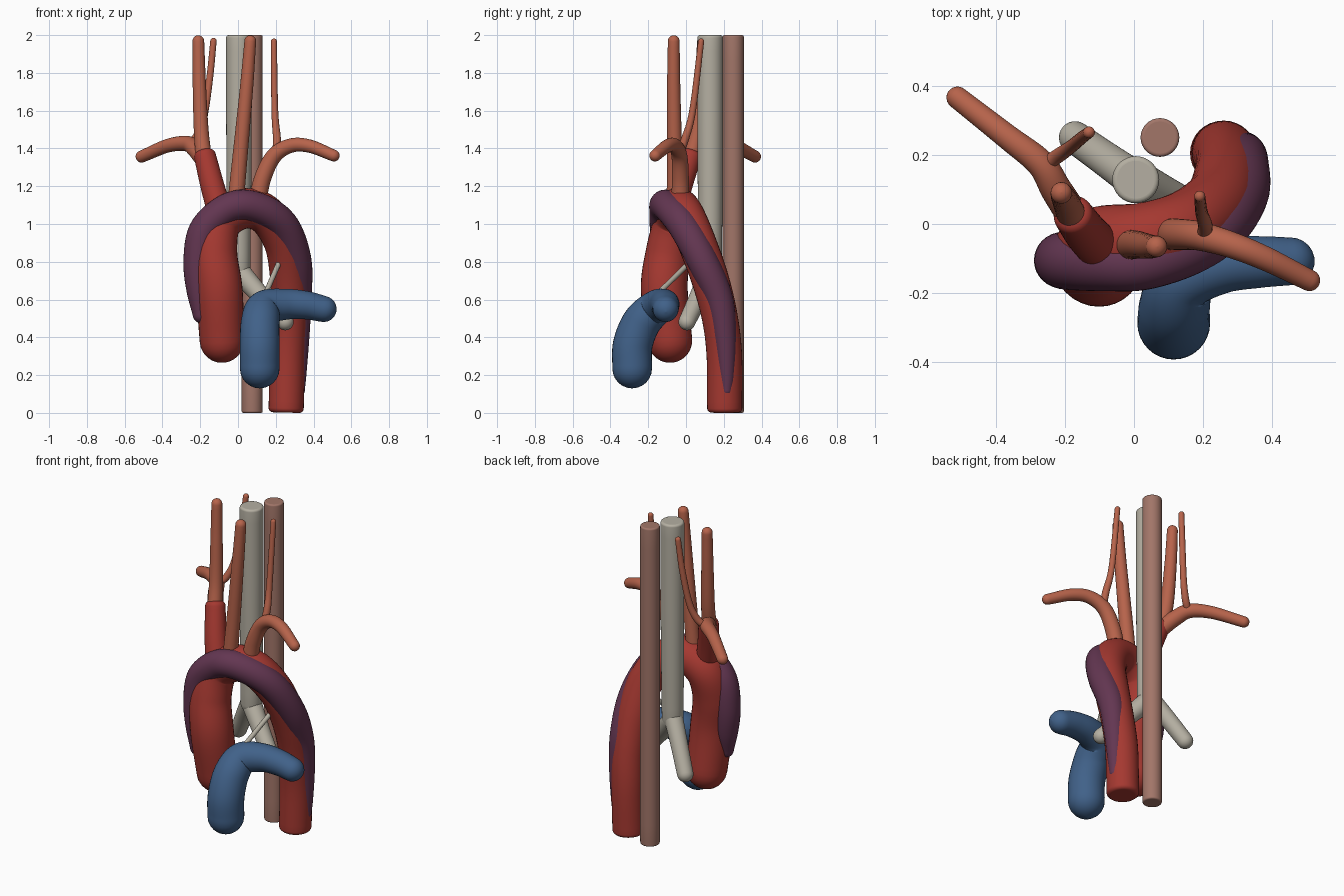
import bpy, bmesh, math
from mathutils import Vector


def material(name, rgb):
    m = bpy.data.materials.new(name)
    m.diffuse_color = (*rgb, 1)
    return m


RED = material("deep red", (0.375, 0.040, 0.030))
ORANGE = material("terracotta", (0.47, 0.125, 0.07))
PURPLE = material("plum", (0.125, 0.037, 0.083))
BLUE = material("steel blue", (0.052, 0.12, 0.25))
GREY = material("cartilage grey", (0.46, 0.43, 0.36))
PINK = material("dusty pink", (0.36, 0.18, 0.14))


def spline(points, steps):
    """Smooth curve through (x, y, z, radius) points."""
    p = [Vector(q) for q in points]
    p = [2 * p[0] - p[1]] + p + [2 * p[-1] - p[-2]]
    out = []
    for a, b, c, d in zip(p, p[1:], p[2:], p[3:]):
        for i in range(steps):
            t = i / steps
            out.append(0.5 * (2 * b + (c - a) * t + (2 * a - 5 * b + 4 * c - d) * t * t
                              + (3 * b - a - 3 * c + d) * t ** 3))
    return out + [p[-2]]


def tube(name, mat, points, caps=(1.0, 1.0), sides=32, steps=8):
    """Sweep a circle along a path; caps = how much of the radius is rounded at each end."""
    path = spline(points, steps)
    pos = [q.to_3d() for q in path]
    n = len(path)
    tang = [(pos[min(i + 1, n - 1)] - pos[max(i - 1, 0)]).normalized() for i in range(n)]
    rings = [(pos[i], tang[i], path[i][3]) for i in range(n)]

    def cap(i, sign, b):
        r = path[i][3]
        angles = [math.pi / 2 * k / 6 for k in range(1, 7)]
        return [(pos[i] + sign * tang[i] * b * r * math.sin(a), tang[i],
                 max(r * (1 - b) + b * r * math.cos(a), r * 0.02)) for a in angles]

    rings = cap(0, -1, caps[0])[::-1] + rings + cap(n - 1, 1, caps[1])
    bm = bmesh.new()
    t_prev = rings[0][1]
    u = t_prev.orthogonal().normalized()
    loops = []
    for c, t, r in rings:
        u = t_prev.rotation_difference(t) @ u
        u = (u - t * u.dot(t)).normalized()
        v = t.cross(u)
        t_prev = t
        loops.append([bm.verts.new(c + r * (u * math.cos(2 * math.pi * k / sides)
                                            + v * math.sin(2 * math.pi * k / sides)))
                      for k in range(sides)])
    for a, b in zip(loops, loops[1:]):
        for k in range(sides):
            j = (k + 1) % sides
            bm.faces.new((a[k], a[j], b[j], b[k]))
    bm.faces.new(loops[0][::-1])
    bm.faces.new(loops[-1])
    for f in bm.faces:
        f.smooth = len(f.verts) == 4
    me = bpy.data.meshes.new(name)
    bm.to_mesh(me)
    bm.free()
    me.materials.append(mat)
    ob = bpy.data.objects.new(name, me)
    bpy.context.collection.objects.link(ob)
    return ob


# Main arch: rising limb, arch and long descending limb
tube("main_arch", RED, [
    (-.085, -.085, .383, .118), (-.10, -.115, .65, .124), (-.122, -.095, .85, .118),
    (-.092, -.06, 1.01, .112), (.03, -.045, 1.082, .107), (.15, -.008, 1.045, .105),
    (.24, .058, .90, .102), (.270, .13, .70, .099), (.272, .18, .50, .095),
    (.262, .203, .30, .094), (.255, .205, .025, .093)], caps=(1, .25))

# Second channel bulging along the outside of the arch
tube("outer_channel", PURPLE, [
    (-.195, -.12, .52, .045), (-.203, -.11, .65, .070), (-.208, -.105, .80, .081),
    (-.180, -.108, .96, .083), (-.08, -.112, 1.065, .082), (.03, -.108, 1.10, .082),
    (.16, -.065, 1.06, .082), (.252, .0, .97, .083), (.308, .09, .80, .082),
    (.314, .175, .60, .075), (.317, .205, .40, .061), (.320, .215, .20, .042),
    (.324, .215, .12, .030)])

# Branches on top of the arch
tube("right_trunk", RED, [(-.095, -.07, 1.06, .066), (-.135, -.03, 1.2, .063),
                          (-.175, .025, 1.36, .058)], caps=(1, .5))
tube("right_neck_branch", ORANGE, [(-.18, .025, 1.34, .043), (-.195, .06, 1.5, .039),
                                   (-.205, .08, 1.75, .035), (-.21, .09, 1.968, .031)])
tube("right_arm_branch", ORANGE, [(-.18, .03, 1.34, .047), (-.225, .10, 1.395, .045),
                                  (-.27, .175, 1.425, .041), (-.37, .255, 1.415, .036),
                                  (-.51, .365, 1.357, .032)])
tube("right_thin_branch", ORANGE, [(-.26, .17, 1.42, .021), (-.215, .20, 1.47, .021),
                                   (-.18, .225, 1.57, .019), (-.15, .25, 1.77, .018),
                                   (-.13, .265, 1.968, .017)], sides=20)
tube("left_neck_branch", ORANGE, [(-.012, -.06, 1.12, .043), (.01, -.06, 1.35, .040),
                                  (.045, -.065, 1.72, .035), (.065, -.065, 1.968, .031)])
tube("left_arm_branch", ORANGE, [(.10, -.03, 1.10, .047), (.13, -.03, 1.24, .045),
                                 (.19, -.035, 1.36, .042), (.28, -.06, 1.415, .038),
                                 (.38, -.10, 1.412, .035), (.507, -.163, 1.362, .031)])
tube("left_thin_branch", ORANGE, [(.20, -.035, 1.37, .021), (.206, -.005, 1.45, .021),
                                  (.195, .035, 1.6, .018), (.19, .08, 1.966, .016)], sides=20)

# Windpipe and its two forks
tube("windpipe", GREY, [(.003, .128, .76, .062), (.005, .128, 1.4, .067), (.005, .128, 1.986, .068)],
     caps=(1, .2))
tube("right_fork", GREY, [(0, .13, .78, .055), (-.085, .19, .645, .05), (-.17, .25, .50, .047)])
tube("left_fork", GREY, [(.005, .13, .75, .058), (.12, .07, .62, .050), (.25, .005, .482, .045)])

# Thin cord between the descending limb and the blue vessel
tube("cord", GREY, [(.23, .05, .825, .014), (.19, -.045, .733, .014), (.15, -.14, .64, .014)], sides=16)

# Food pipe behind the windpipe
tube("food_pipe", PINK, [(.075, .25, .01, .056), (.075, .25, 1.0, .056), (.075, .25, 1.99, .056)],
     caps=(.18, .18))

# Blue vessel in front
tube("blue_vessel", BLUE, [
    (.115, -.285, .235, .105), (.115, -.282, .36, .105), (.118, -.235, .48, .102),
    (.142, -.16, .555, .094), (.25, -.12, .575, .082), (.36, -.11, .57, .075),
    (.453, -.108, .55, .069)])
